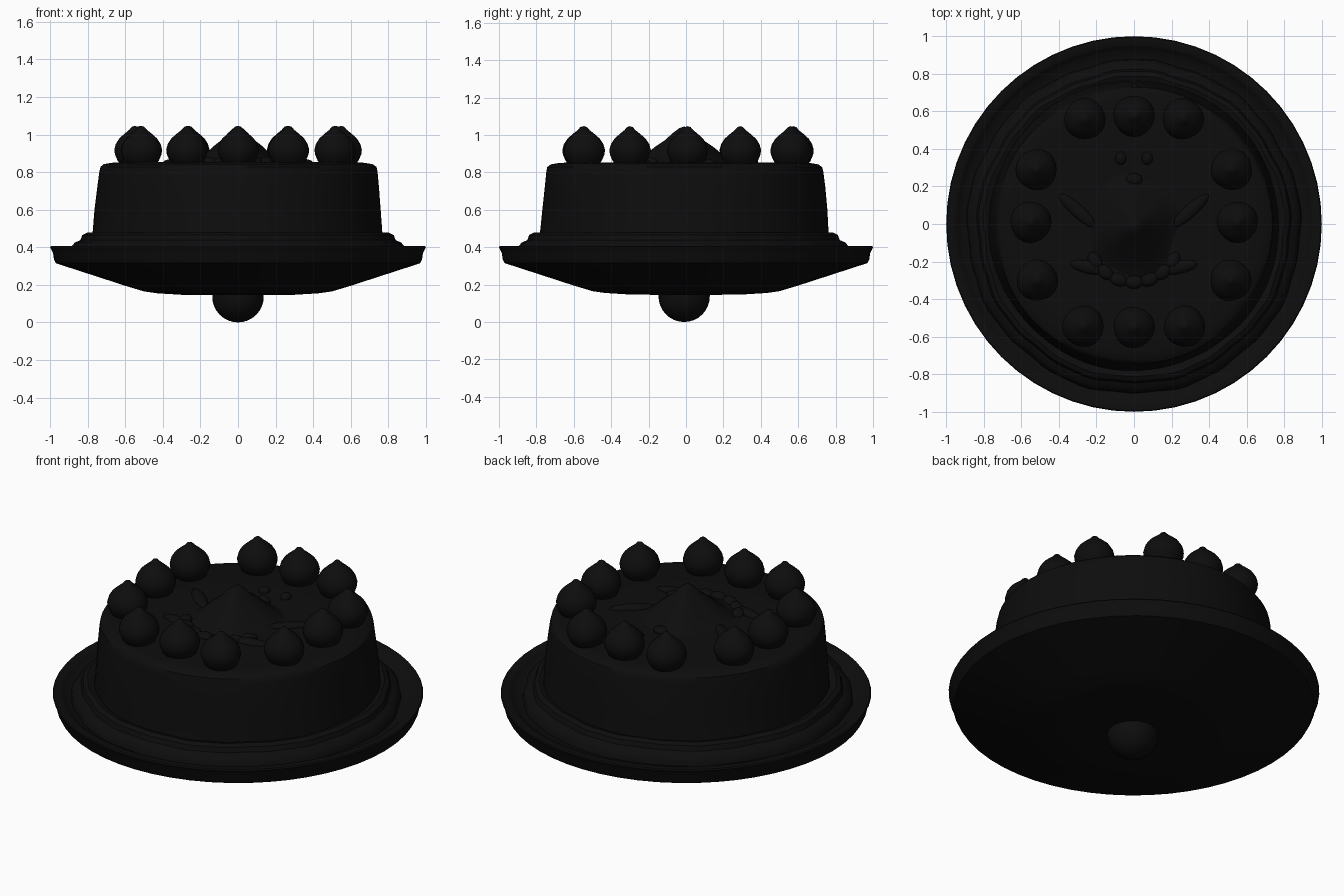
import bpy, bmesh, math
from mathutils import Vector

if "Cube" in bpy.data.objects:
    bpy.data.objects.remove(bpy.data.objects["Cube"])

mat = bpy.data.materials.new("black")
mat.diffuse_color = (0.004, 0.004, 0.004, 1)
mat.use_nodes = True
mat.node_tree.nodes["Principled BSDF"].inputs["Base Color"].default_value = mat.diffuse_color


def finish(name, bm, angle=40):
    bmesh.ops.remove_doubles(bm, verts=bm.verts, dist=1e-5)
    bmesh.ops.recalc_face_normals(bm, faces=bm.faces)
    me = bpy.data.meshes.new(name)
    bm.to_mesh(me)
    bm.free()
    ob = bpy.data.objects.new(name, me)
    bpy.context.collection.objects.link(ob)
    me.materials.append(mat)
    bpy.ops.object.select_all(action='DESELECT')
    ob.select_set(True)
    bpy.context.view_layer.objects.active = ob
    bpy.ops.object.shade_smooth_by_angle(angle=math.radians(angle))
    return ob


def lathe(name, profile, center=(0, 0, 0), segs=48, wave=None, scale=(1, 1, 1)):
    """Spin an (r, z) profile about z; wave(angle, z) scales the radius."""
    bm = bmesh.new()
    rings = []
    for r, z in profile:
        ring = []
        for i in range(segs):
            a = 2 * math.pi * i / segs
            k = r * (wave(a, z) if wave else 1)
            ring.append(bm.verts.new((center[0] + k * math.cos(a) * scale[0],
                                      center[1] + k * math.sin(a) * scale[1],
                                      center[2] + z * scale[2])))
        rings.append(ring)
    for lo, hi in zip(rings, rings[1:]):
        for i in range(segs):
            j = (i + 1) % segs
            bm.faces.new((lo[i], lo[j], hi[j], hi[i]))
    return finish(name, bm)


def blob(name, loc, size, turn=0):
    """Flattened icing piece."""
    bm = bmesh.new()
    bmesh.ops.create_uvsphere(bm, u_segments=16, v_segments=10, radius=1)
    bmesh.ops.scale(bm, vec=size, verts=bm.verts)
    ob = finish(name, bm)
    ob.location = loc
    ob.rotation_euler.z = math.radians(turn)


# Plate with raised rim
lathe("plate", [(0, .145), (.13, .145), (.3, .147), (.43, .155), (.50, .165), (.6, .195),
                (.97, .315), (.98, .335), (.985, .37), (1, .40), (.995, .407), (.955, .407),
                (.94, .395), (.925, .38), (.86, .37), (.7, .365), (0, .365)], segs=56)

# Round foot
lathe("foot", [(0.137 * math.sin(t * math.pi / 16), .137 - .137 * math.cos(t * math.pi / 16))
               for t in range(9)] + [(.137, .16), (0, .16)], center=(0, -.01, 0), segs=32)

# Cake body
lathe("cake", [(0, .37), (.785, .37), (.772, .47), (.762, .6), (.75, .72), (.741, .80),
               (.735, .828), (.715, .843), (.67, .85), (.62, .853), (.4, .852), (0, .855)],
      center=(0, -.008, 0), segs=72,
      wave=lambda a, z: 1 + .004 * math.sin(5 * a + 9 * z) if z < .84 else 1)

# Icing border around the base
lathe("base_icing", [(.72, .365), (.89, .365), (.885, .40), (.865, .425), (.835, .438),
                     (.825, .465), (.80, .478), (.77, .47), (.72, .43)],
      center=(0, -.015, 0), segs=96,
      wave=lambda a, z: 1 + .006 * math.sin(9 * a) + .004 * math.sin(23 * a))

# Cream dollops around the top
spots = [(0, .575), (0, -.55)]
for x, y in [(.262, .56), (.52, .29), (.55, .01), (.515, -.30), (.27, -.545)]:
    spots += [(x, y), (-x, y)]
dollop = [(0, .835), (.07, .835), (.092, .86), (.107, .895), (.110, .92), (.102, .95),
          (.083, .98), (.055, 1.005), (.03, 1.025), (.015, 1.042), (0, 1.047)]
for i, (x, y) in enumerate(spots):
    lathe(f"dollop_{i}", dollop, center=(x, y, 0), segs=20,
          wave=lambda a, z, i=i: 1 + .02 * math.sin(3 * a + i))

# Central icing peak
lathe("centre_peak", [(.30, .84), (.24, .868), (.19, .905), (.15, .938), (.10, .972),
                      (.06, 1.01), (.025, 1.037), (0, 1.045)], center=(0, -.01, 0), segs=32,
      wave=lambda a, z: 1 + .06 * math.sin(4 * a), scale=(.85, 1, 1))

# Low relief icing: beads, side leaves and a front garland
for s in (-1, 1):
    blob("bead", (s * .07, .35, .855), (.03, .035, .025))
    blob("side_leaf", (s * .30, .07, .853), (.13, .035, .022), s * 42)
    blob("outer_leaf", (s * .24, -.23, .853), (.10, .035, .022), s * 12)
blob("centre_bead", (0, .235, .86), (.045, .035, .025))
for k in range(7):
    a = math.radians(210 + 20 * k)
    blob(f"garland_{k}", (.24 * math.cos(a), -.08 + .23 * math.sin(a), .855),
         (.05, .035, .026), 300 + 20 * k)
